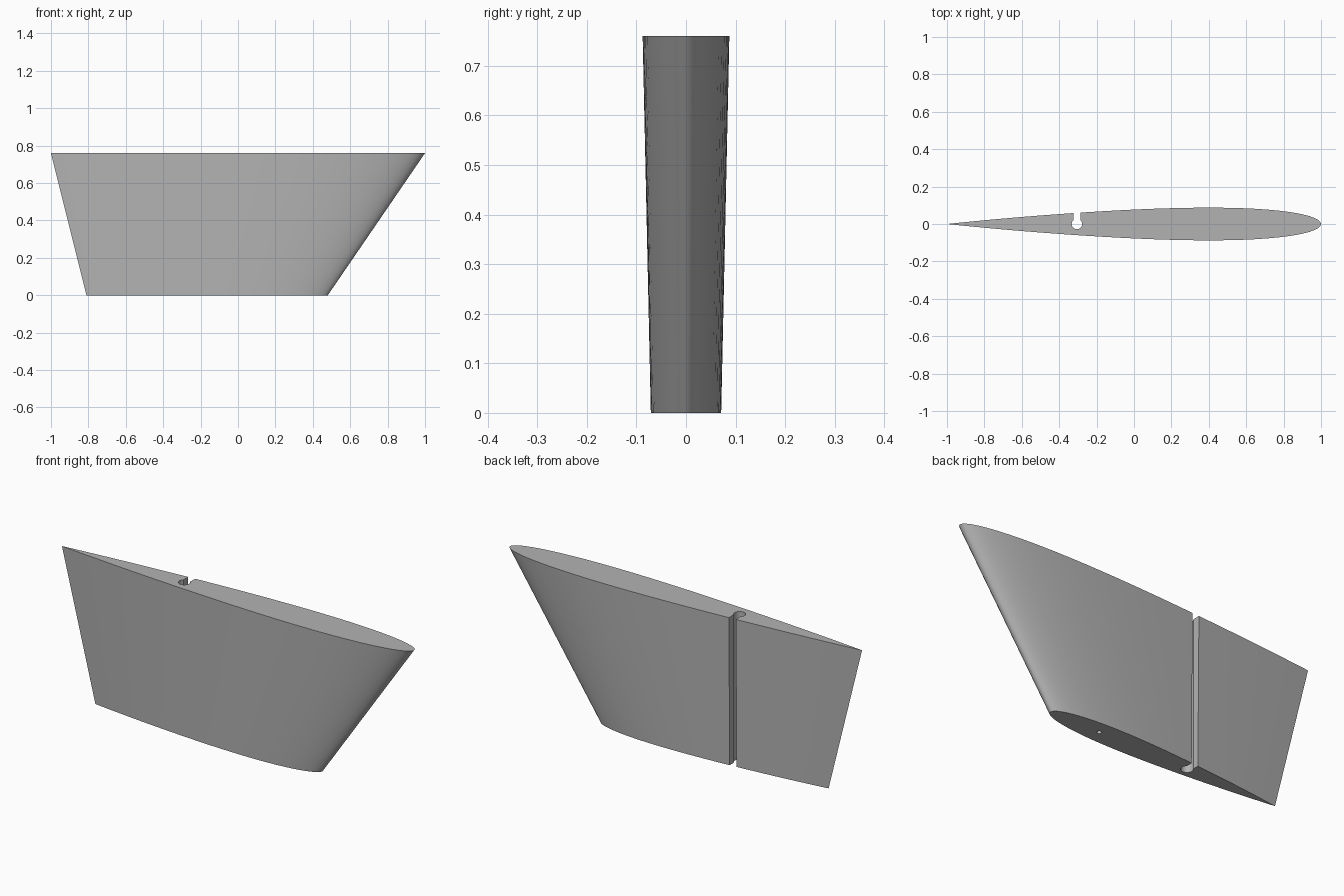
import bpy, bmesh, math

if "Cube" in bpy.data.objects:
    bpy.data.objects.remove(bpy.data.objects["Cube"])

HEIGHT = 0.76
STEPS = 36

grey = bpy.data.materials.new("plain grey")
grey.use_nodes = True
COLOUR = (0.45, 0.45, 0.45, 1)
grey.diffuse_color = COLOUR
grey.node_tree.nodes["Principled BSDF"].inputs["Base Color"].default_value = COLOUR


def half_thickness(u):
    """Symmetric foil thickness, 1 at its fullest, u runs nose to tail."""
    return 10 * (0.2969 * math.sqrt(u) - 0.126 * u - 0.3516 * u**2
                 + 0.2843 * u**3 - 0.1036 * u**4)


def foil(tail, nose, half, z):
    """Closed outline, counter-clockwise from the nose."""
    points = []
    for i in range(2 * STEPS):
        a = math.pi * i / STEPS
        u = (1 - math.cos(a)) / 2
        side = 1 if i <= STEPS else -1
        y = 0 if i in (0, STEPS) else side * half * half_thickness(u)
        points.append((nose + (tail - nose) * u, y, z))
    return points


def loft(name, lower, upper):
    """Solid between two matching outlines."""
    bm = bmesh.new()
    low = [bm.verts.new(p) for p in lower]
    top = [bm.verts.new(p) for p in upper]
    n = len(low)
    for i in range(n):
        j = (i + 1) % n
        bm.faces.new((low[i], low[j], top[j], top[i]))
    bm.faces.new(low[::-1])
    bm.faces.new(top)
    bmesh.ops.recalc_face_normals(bm, faces=bm.faces)
    mesh = bpy.data.meshes.new(name)
    bm.to_mesh(mesh)
    bm.free()
    obj = bpy.data.objects.new(name, mesh)
    bpy.context.collection.objects.link(obj)
    mesh.materials.append(grey)
    return obj


def circle(x, radius, z, sides=32):
    return [(x + radius * math.cos(math.tau * i / sides),
             radius * math.sin(math.tau * i / sides), z) for i in range(sides)]


def keyhole(x, radius, half_slot, reach, z, sides=28):
    """Round channel with a straight slot opening towards the back."""
    gap = math.asin(half_slot / radius)
    start, sweep = math.pi / 2 + gap, math.tau - 2 * gap
    points = [(x + radius * math.cos(start + sweep * i / sides),
               radius * math.sin(start + sweep * i / sides), z)
              for i in range(sides + 1)]
    return points + [(x + half_slot, reach, z), (x - half_slot, reach, z)]


# Tapered, swept fin
fin = loft("fin", foil(-0.81, 0.48, 0.071, 0), foil(-1, 1, 0.0875, HEIGHT))

# Full-height keyhole channel and small blind hole underneath
channel = loft("channel_cutter", keyhole(-0.305, 0.028, 0.019, 0.2, -0.1),
               keyhole(-0.305, 0.028, 0.019, 0.2, HEIGHT + 0.1))
pin_hole = loft("pin_hole_cutter", circle(0.2, 0.011, -0.1), circle(0.2, 0.011, 0.2))

bpy.ops.object.select_all(action="DESELECT")
bpy.context.view_layer.objects.active = fin
fin.select_set(True)
for cutter in (channel, pin_hole):
    cutter.hide_render = True
    cut = fin.modifiers.new("cut", "BOOLEAN")
    cut.operation, cut.solver, cut.object = "DIFFERENCE", "EXACT", cutter
    bpy.ops.object.modifier_apply(modifier=cut.name)
    bpy.data.objects.remove(cutter)

bpy.ops.object.shade_smooth_by_angle(angle=math.radians(30))
